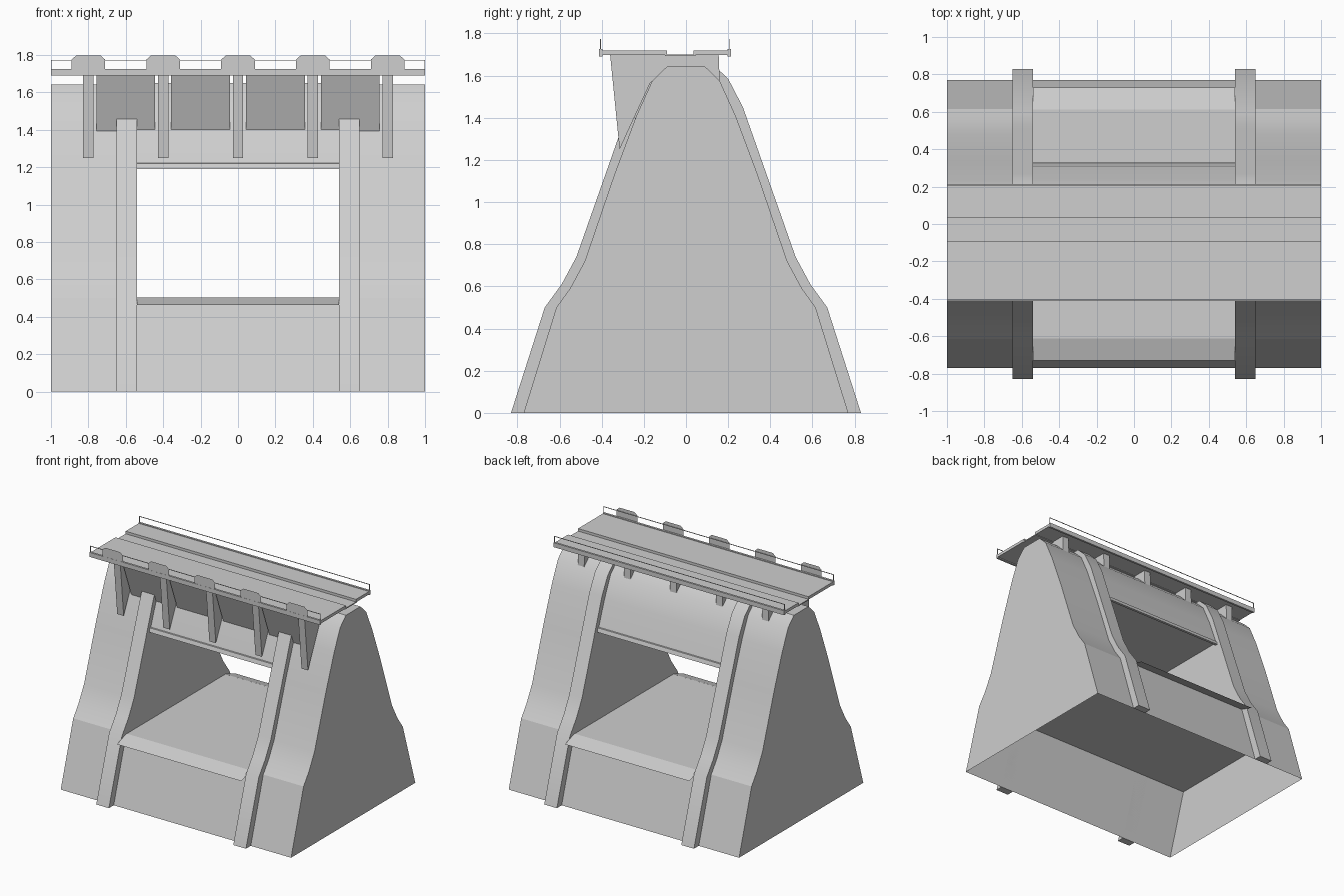
import bpy
import bmesh

cube = bpy.data.objects.get("Cube")
if cube:
    bpy.data.objects.remove(cube, do_unlink=True)

concrete = bpy.data.materials.new("pale grey concrete")
concrete.use_nodes = True
GREY = (0.62, 0.62, 0.62, 1)
concrete.diffuse_color = GREY
concrete.node_tree.nodes["Principled BSDF"].inputs["Base Color"].default_value = GREY


def finish(name, bm, smooth=False):
    mesh = bpy.data.meshes.new(name)
    bm.to_mesh(mesh)
    bm.free()
    mesh.materials.append(concrete)
    obj = bpy.data.objects.new(name, mesh)
    bpy.context.collection.objects.link(obj)
    if smooth:
        bpy.ops.object.select_all(action="DESELECT")
        obj.select_set(True)
        bpy.context.view_layer.objects.active = obj
        bpy.ops.object.shade_smooth_by_angle(angle=0.4)
    return obj


def prism(name, outline, x0, x1, closed=True, smooth=False):
    """Extrude a (y, z) outline along x; an open one lacks its last side."""
    bm = bmesh.new()
    a = [bm.verts.new((x0, y, z)) for y, z in outline]
    b = [bm.verts.new((x1, y, z)) for y, z in outline]
    n = len(outline)
    for i in range(n if closed else n - 1):
        j = (i + 1) % n
        bm.faces.new((a[i], a[j], b[j], b[i]))
    bm.faces.new(a)
    bm.faces.new(b[::-1])
    bmesh.ops.recalc_face_normals(bm, faces=bm.faces)
    return finish(name, bm, smooth)


def box(name, x0, x1, y0, y1, z0, z1):
    return prism(name, [(y0, z0), (y0, z1), (y1, z1), (y1, z0)], x0, x1)


def sheet(name, points):
    bm = bmesh.new()
    bm.faces.new([bm.verts.new(p) for p in points])
    return finish(name, bm)


def both_sides(half):
    """Mirror a rising half profile into a full arch, front to back."""
    return [(-y, z) for y, z in half] + half[::-1]


# Half profiles given as (distance from centre, height)
FOOT = [(0.77, 0)]
SLOPE = [(0.615, 0.5), (0.55, 0.59), (0.48, 0.72), (0.34, 1.13)]
CREST = [(0.235, 1.41), (0.16, 1.575), (0.09, 1.643)]
RIB = [(0.83, 0), (0.67, 0.5), (0.59, 0.61), (0.52, 0.74),
       (0.27, 1.45), (0.2, 1.585), (0.12, 1.66)]
OPENING = 0.54

# Hollow base, open underneath, and the two legs
prism("base", both_sides(FOOT + SLOPE[:1]), -1, 1, closed=False)
for side, label in ((1, "left"), (-1, "right")):
    prism(label + "_leg", both_sides(SLOPE + CREST), side * OPENING, side,
          closed=False, smooth=True)
    # Raised rib hugging the edge of the opening
    band = both_sides(RIB) + both_sides(FOOT + SLOPE + CREST)[::-1]
    prism(label + "_rib", band, side * OPENING, side * 0.65, smooth=True)

# Lintel over the opening with a small drip edge on both faces
prism("lintel", both_sides([(0.315, 1.21), (0.24, 1.412), (0.163, 1.58), (0.09, 1.65)]),
      -OPENING, OPENING, smooth=True)
for s, label in ((-1, "front"), (1, "back")):
    prism(label + "_drip_edge", [(s * 0.3, 1.225), (s * 0.32, 1.22),
                                 (s * 0.33, 1.19), (s * 0.31, 1.19)], -OPENING, OPENING)
    # Thin sloping sill under the opening
    sheet(label + "_sill", [(s * OPENING, s * 0.612, 0.502), (-s * OPENING, s * 0.612, 0.502),
                            (-s * OPENING, s * 0.73, 0.463), (s * OPENING, s * 0.73, 0.463)])

# Brackets carrying the deck, with upright plates at the parapet
BRACKET = [(-0.36, 1.7), (-0.315, 1.25), (-0.17, 1.565), (-0.09, 1.64),
           (0.09, 1.64), (0.16, 1.57), (0.155, 1.7)]
for i in range(5):
    x = (i - 2) * 0.4
    prism(f"bracket_{i + 1}", BRACKET, x - 0.028, x + 0.028)
    plate = [(-0.09, 1.725), (0.09, 1.725), (0.09, 1.775),
             (0.065, 1.797), (-0.065, 1.797), (-0.09, 1.775)]
    sheet(f"parapet_plate_{i + 1}", [(x + dx, -0.412, z) for dx, z in plate])

# Sloping infill panels between the brackets
INFILL = [(-0.355, 1.695), (-0.24, 1.39), (-0.16, 1.575), (-0.09, 1.64), (-0.09, 1.695)]
for i in range(4):
    x = (i - 1.5) * 0.4
    prism(f"infill_panel_{i + 1}", INFILL, x - 0.157, x + 0.157)

# Deck: two raised walkways beside a sunken roadway, with edge beams
box("roadway", -1, 1, -0.1, 0.045, 1.692, 1.7)
box("front_walkway", -1, 1, -0.4, -0.09, 1.697, 1.72)
box("back_walkway", -1, 1, 0.035, 0.2, 1.697, 1.72)

for y, label in ((-0.405, "front"), (0.205, "back")):
    box(label + "_edge_beam", -1, 1, y - 0.008, y + 0.008, 1.69, 1.725)
    # Slender railing: one top bar and end posts
    box(label + "_rail", -1, 1, y - 0.002, y + 0.002, 1.77, 1.774)
    for s, end in ((1, "left"), (-1, "right")):
        box(f"{label}_{end}_post", s, s * 0.996, y - 0.002, y + 0.002, 1.72, 1.774)
